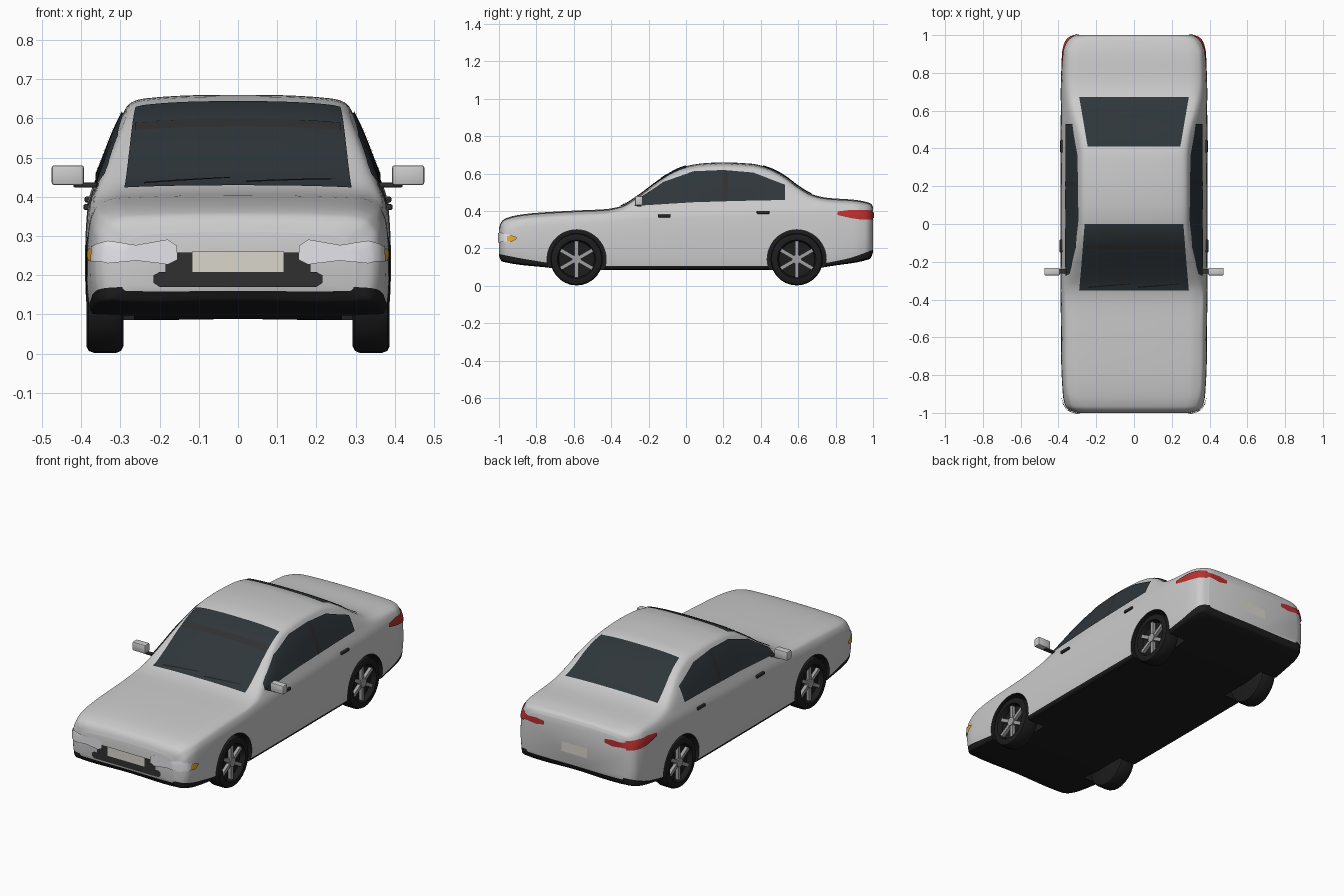
import bpy, bmesh, math
from mathutils import Vector, Matrix
from mathutils.bvhtree import BVHTree

if "Cube" in bpy.data.objects:
    bpy.data.objects.remove(bpy.data.objects["Cube"])


def material(name, r, g, b):
    m = bpy.data.materials.new(name)
    m.diffuse_color = (r, g, b, 1)
    m.use_nodes = True
    m.node_tree.nodes["Principled BSDF"].inputs["Base Color"].default_value = m.diffuse_color
    return m


PAINT = material("paint", .62, .62, .62)
BLACK = material("black_trim", .012, .012, .012)
DARK = material("dark_plastic", .03, .03, .03)
GLASS = material("tinted_glass", .028, .037, .043)
LAMP = material("lamp_lens", .78, .78, .82)
AMBER = material("amber_lens", .8, .4, .03)
RED = material("red_lens", .5, .03, .03)
PLATE = material("plate_cream", .7, .68, .6)
ALLOY = material("alloy", .35, .35, .36)


def finish(name, bm, mats, angle=35, mirror=False):
    me = bpy.data.meshes.new(name)
    bm.to_mesh(me)
    bm.free()
    ob = bpy.data.objects.new(name, me)
    bpy.context.collection.objects.link(ob)
    for m in mats:
        me.materials.append(m)
    if mirror:
        ob.modifiers.new("mirror", 'MIRROR')
    smooth(ob, angle)
    return ob


def smooth(ob, angle):
    bpy.ops.object.select_all(action='DESELECT')
    ob.select_set(True)
    bpy.context.view_layer.objects.active = ob
    bpy.ops.object.shade_smooth_by_angle(angle=math.radians(angle))


def curve(pts):
    """Monotone cubic through (y, value) points."""
    d = [(b[1] - a[1]) / (b[0] - a[0]) for a, b in zip(pts, pts[1:])]
    s = [d[0]] + [2 * p * q / (p + q) if p * q > 0 else 0 for p, q in zip(d, d[1:])] + [d[-1]]

    def f(y):
        i = max(0, min(len(d) - 1, sum(p[0] <= y for p in pts) - 1))
        h = pts[i + 1][0] - pts[i][0]
        t = (y - pts[i][0]) / h
        return ((1 + 2 * t) * (1 - t) ** 2 * pts[i][1] + t * (1 - t) ** 2 * h * s[i]
                + t * t * (3 - 2 * t) * pts[i + 1][1] + t * t * (t - 1) * h * s[i + 1])
    return f


# Body: centre-line height, shoulder height, half width, floor, black trim line
top = curve([(-1, .31), (-.99, .338), (-.97, .358), (-.9, .378), (-.8, .39), (-.6, .402), (-.43, .41),
             (-.35, .425), (-.25, .485), (-.15, .56), (-.05, .622), (0, .64), (.1, .656), (.2, .66),
             (.35, .653), (.45, .628), (.53, .585), (.6, .532), (.68, .487), (.76, .47), (.9, .46),
             (.97, .447), (.99, .438), (1, .42)])
shoulder = curve([(-1, .275), (-.97, .32), (-.85, .355), (-.5, .375), (-.2, .405), (.2, .42),
                  (.6, .43), (.9, .425), (1, .385)])
width = curve([(-1, .30), (-.985, .345), (-.96, .365), (-.9, .377), (-.7, .386), (0, .39), (.7, .388),
               (.9, .38), (.96, .367), (.985, .347), (1, .31)])
floor = curve([(-1, .16), (-.985, .135), (-.75, .102), (-.6, .088), (.6, .088), (.8, .112),
               (.985, .15), (1, .18)])
trim = curve([(-1, .17), (-.9, .15), (-.75, .125), (-.6, .106), (.6, .106), (.85, .142), (1, .192)])


def section(y, n=6):
    T, S, W, B, K = top(y), shoulder(y), width(y), floor(y), trim(y)
    k = max(0, min(1, (T - S - .035) / .19))
    R = .9 * W * (1 - k) + .285 * k
    p = [(0, B), (.95 * W, B), (.985 * W, K), (W, B + .45 * (S - B)), (.985 * W, B + .85 * (S - B)),
         (.95 * W, S), (R, T - .018 - .014 * k), (R - .05, T - .006 - .003 * k), (0, T)]
    p = [Vector(q) for q in p]
    tan = [Vector((1, 0))]
    for a, b, c in zip(p, p[1:], p[2:]):
        tan.append((c - a).normalized())
    tan.append(Vector((-1, 0)))
    out = []
    for i in range(8):
        L = (p[i + 1] - p[i]).length
        for j in range(n):
            t = j / n
            out.append((1 + 2 * t) * (1 - t) ** 2 * p[i] + t * (1 - t) ** 2 * L * tan[i]
                       + t * t * (3 - 2 * t) * p[i + 1] + t * t * (t - 1) * L * tan[i + 1])
    out.append(p[8])
    return out + [Vector((-q.x, q.y)) for q in out[-2:0:-1]]


bm = bmesh.new()
rings = []
for i in range(111):
    y = math.sin(math.pi / 2 * (i / 55 - 1))
    rings.append([bm.verts.new((q.x, y, q.y)) for q in section(y)])
m = len(rings[0])
for a, b in zip(rings, rings[1:]):
    for j in range(m):
        f = bm.faces.new((a[j], a[(j + 1) % m], b[(j + 1) % m], b[j]))
        f.material_index = int(j < 12 or j >= m - 12)
bm.faces.new(rings[0])
bm.faces.new(rings[-1])
bmesh.ops.recalc_face_normals(bm, faces=bm.faces)
tree = BVHTree.FromBMesh(bm)
body = finish("body", bm, [PAINT, BLACK])

# Wheel arches cut out of the body
WHEELS = [(s, y) for s in (1, -1) for y in (-.585, .592)]
bm = bmesh.new()
for s, y in WHEELS:
    bmesh.ops.create_cone(bm, cap_ends=True, segments=48, radius1=.158, radius2=.158, depth=.24,
                          matrix=Matrix.Translation((s * .385, y, .142)) @ Matrix.Rotation(math.pi / 2, 4, 'Y'))
cutter = finish("arch_cutter", bm, [BLACK])
cutter.hide_render = True
mod = body.modifiers.new("arches", 'BOOLEAN')
mod.operation, mod.object, mod.solver, mod.material_mode = 'DIFFERENCE', cutter, 'EXACT', 'TRANSFER'
bpy.context.view_layer.objects.active = body
bpy.ops.object.modifier_apply(modifier="arches")
bpy.data.objects.remove(cutter)
smooth(body, 35)

# Panels laid on the body: the strip between two outlines is projected along a view
VIEWS = {'front': (lambda a, b: (a, -2, b), (0, 1, 0)), 'back': (lambda a, b: (a, 2, b), (0, -1, 0)),
         'side': (lambda a, b: (2, a, b), (-1, 0, 0)), 'top': (lambda a, b: (a, b, 2), (0, 0, -1))}


def panel(name, view, low, high, mat, off=.004, mirror=False, n=28, rows=12):
    def at(pts, t):
        t *= len(pts) - 1
        i = min(int(t), len(pts) - 2)
        return Vector(pts[i]).lerp(Vector(pts[i + 1]), t - i)
    place, d = VIEWS[view]
    d = Vector(d)
    bm = bmesh.new()
    grid = []
    for r in range(rows + 1):
        row = []
        for c in range(n + 1):
            q = at(low, c / n).lerp(at(high, c / n), r / rows)
            hit, nor, _, _ = tree.ray_cast(Vector(place(*q)), d)
            row.append(bm.verts.new(hit + nor * off) if hit else None)
        grid.append(row)
    for a, b in zip(grid, grid[1:]):
        for j in range(n):
            vs = (a[j], a[j + 1], b[j + 1], b[j])
            if all(vs):
                f = bm.faces.new(vs)
                f.normal_update()
                if f.normal.dot(d) > 0:
                    f.normal_flip()
    return finish(name, bm, [mat], 60, mirror)


def rect(a0, a1, b0, b1):
    return [(a0, b0), (a1, b0)], [(a0, b1), (a1, b1)]


# Glass
panel("windscreen", 'top', [(-.29, -.35), (.29, -.35)], [(-.26, 0), (.26, 0)], GLASS)
panel("sun_strip", 'top', *rect(-.262, .262, -.13, -.1), DARK, .006)
panel("rear_window", 'top', [(-.245, .41), (.245, .41)], [(-.29, .67), (.29, .67)], GLASS)
panel("side_window", 'side', [(-.275, .425), (-.12, .435), (.04, .445), (.2, .45), (.36, .454), (.53, .457)],
      [(-.262, .455), (-.12, .553), (.04, .61), (.2, .617), (.36, .603), (.53, .538)], GLASS,
      .005, True, 40)
panel("door_pillar", 'side', *rect(.195, .225, .455, .612), DARK, .007, True)
for x in (-.24, .02):
    panel("wiper", 'top', [(x, -.335), (x + .22, -.315)], [(x, -.328), (x + .22, -.311)], BLACK, .008)

# Nose: grille, plate, lamps
panel("upper_grille", 'front', *rect(-.185, .185, .205, .258), DARK)
panel("lower_grille", 'front', [(-.215, .18), (-.2, .17), (0, .17), (.2, .17), (.215, .18)],
      [(-.215, .2), (-.2, .208), (0, .208), (.2, .208), (.215, .2)], DARK, .005)
panel("front_plate", 'front', *rect(-.117, .117, .208, .26), PLATE, .008)
panel("headlamp", 'front', [(.155, .24), (.18, .228), (.26, .237), (.33, .23), (.366, .24)],
      [(.155, .275), (.18, .291), (.26, .277), (.33, .287), (.362, .278)], LAMP, .006, True)
panel("headlamp_side", 'side', [(-.99, .235), (-.94, .235)], [(-.985, .28), (-.94, .272)], LAMP, .006, True)
panel("indicator", 'side', [(-.955, .238), (-.93, .235), (-.905, .25)],
      [(-.955, .266), (-.93, .268), (-.905, .26)], AMBER, .009, True)

# Tail: lamps and plate
panel("tail_lamp", 'back', [(.19, .365), (.24, .355), (.3, .363), (.362, .355)],
      [(.19, .385), (.24, .392), (.3, .39), (.362, .405)], RED, .005, True)
panel("tail_lamp_side", 'side', [(.81, .378), (.88, .362), (.94, .353), (.995, .353)],
      [(.81, .396), (.88, .405), (.94, .403), (.99, .402)], RED, .005, True)
panel("rear_plate", 'back', *rect(-.08, .08, .245, .3), PLATE, .005)


def box(name, x, y, z, mat, bevel=.004):
    bm = bmesh.new()
    c = [(a + b) / 2 for a, b in (x, y, z)]
    s = [b - a for a, b in (x, y, z)]
    bmesh.ops.create_cube(bm, size=1, matrix=Matrix.Translation(c) @ Matrix.Diagonal((*s, 1)))
    bmesh.ops.bevel(bm, geom=bm.edges[:], offset=bevel, segments=2, affect='EDGES', profile=.5)
    return finish(name, bm, [mat], 30, True)


# Mirrors and door handles
box("wing_mirror", (.393, .475), (-.272, -.232), (.43, .48), PAINT, .006)
box("mirror_arm", (.355, .42), (-.262, -.238), (.424, .436), DARK)
box("front_door_handle", (.37, .394), (-.15, -.082), (.366, .381), DARK)
box("rear_door_handle", (.37, .391), (.378, .446), (.385, .4), DARK)

# Wheels: lathed tyre and rim dish, six spokes and a hub
TYRE = [(.292, 0), (.292, .122), (.298, .135), (.31, .14), (.368, .14), (.381, .135), (.387, .122),
        (.385, .103), (.376, .099), (.355, .095), (.352, 0)]
for s, y in WHEELS:
    bm = bmesh.new()
    vs = [bm.verts.new((s * x, 0, r)) for x, r in TYRE]
    es = [bm.edges.new(e) for e in zip(vs, vs[1:])]
    bmesh.ops.spin(bm, geom=vs + es, cent=(0, 0, 0), axis=(1, 0, 0), angle=2 * math.pi, steps=28)
    bmesh.ops.remove_doubles(bm, verts=bm.verts, dist=.0005)
    bmesh.ops.recalc_face_normals(bm, faces=bm.faces)
    finish("tyre", bm, [BLACK]).location = (0, y, .142)
    bm = bmesh.new()
    for i in range(6):
        bmesh.ops.create_cube(bm, size=1, matrix=Matrix.Rotation(i * math.pi / 3, 4, 'X')
                              @ Matrix.Translation((s * .364, 0, .056)) @ Matrix.Diagonal((.018, .02, .084, 1)))
    bmesh.ops.create_cone(bm, cap_ends=True, segments=16, radius1=.025, radius2=.025, depth=.024,
                          matrix=Matrix.Translation((s * .366, 0, 0)) @ Matrix.Rotation(math.pi / 2, 4, 'Y'))
    finish("wheel_spokes", bm, [ALLOY]).location = (0, y, .142)
